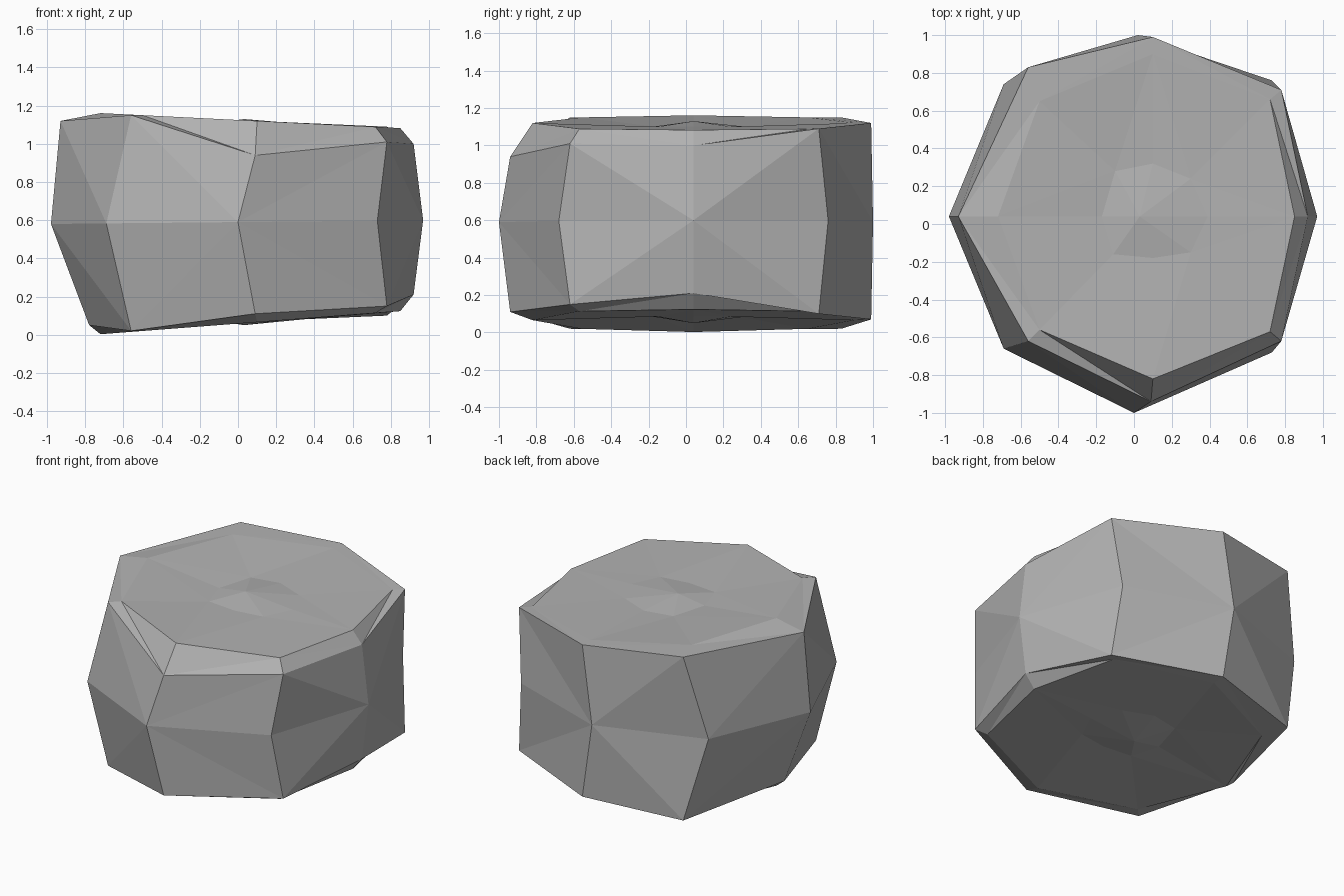
import bpy
import bmesh

cube = bpy.data.objects.get("Cube")
if cube:
    bpy.data.objects.remove(cube, do_unlink=True)

# Plan outlines, counter-clockwise from the front point
WAIST = [(0, -1), (.73, -.68), (.97, .04), (.73, .76),
         (.02, 1), (-.69, .74), (-.98, .04), (-.69, -.66)]
SHOULDER = [(.09, -.94), (.78, -.62), (.92, .04), (.78, .71),
            (.1, .99), (-.56, .83), (-.93, .04), (-.56, -.62)]
RIM = [(.1, -.82), (.72, -.57), (.85, .04), (.72, .66),
       (.1, .9), (-.5, .65), (-.72, .04), (-.5, -.56)]
DIMPLE = [(.1, -.18), (.3, -.15), (.39, .04), (.3, .24),
          (.1, .32), (-.1, .28), (-.17, .04), (-.11, -.16)]
SHOULDER_TOP = [.94, 1.01, 1, 1.09, 1.12, 1.15, 1.12, 1.15]
SHOULDER_BASE = [.11, .15, .21, .1, .07, .02, .05, .02]
COUNT = len(WAIST)


def add_ring(bm, outline, height):
    """Add one ring; height is a list or a rule of x."""
    return [bm.verts.new((x, y, height(x) if callable(height) else height[i]))
            for i, (x, y) in enumerate(outline)]


def bridge(bm, outer, inner, flipped=()):
    """Join two rings with triangles fanning from the even outer points."""
    for i in range(COUNT):
        j = (i + 1) % COUNT
        a, b, c, d = outer[i], outer[j], inner[j], inner[i]
        from_first = (i % 2 == 0) != (i in flipped)
        tris = ((a, b, c), (a, c, d)) if from_first else ((a, b, d), (b, c, d))
        for tri in tris:
            bm.faces.new(tri)


def build_half(bm, waist, outline, shoulder_z, rim_z, dimple_z, center_z, flipped):
    """Bevelled cap with a shallow dimple and a small raised middle."""
    shoulder = add_ring(bm, outline, shoulder_z)
    rim = add_ring(bm, RIM, rim_z)
    dimple = add_ring(bm, DIMPLE, dimple_z)
    bridge(bm, waist, shoulder, flipped)
    bridge(bm, shoulder, rim)
    bridge(bm, rim, dimple)
    center = bm.verts.new((.03, .04, center_z))
    for i in range(COUNT):
        bm.faces.new((dimple[i], dimple[(i + 1) % COUNT], center))


# Stone body
bm = bmesh.new()
waist = add_ring(bm, WAIST, lambda x: .59 + .01 * x)
build_half(bm, waist, SHOULDER, SHOULDER_TOP,
           lambda x: 1.125 - .05 * x, lambda x: 1.1, 1.13, (5, 6))

# The underside tucks in further on one side
base_outline = list(SHOULDER)
base_outline[6] = (-.78, .04)
build_half(bm, waist, base_outline, SHOULDER_BASE,
           lambda x: .058 + .077 * x, lambda x: .085, .05, ())
bmesh.ops.recalc_face_normals(bm, faces=bm.faces)

mesh = bpy.data.meshes.new("stone")
bm.to_mesh(mesh)
bm.free()
stone = bpy.data.objects.new("stone", mesh)
bpy.context.collection.objects.link(stone)

# Plain grey material
grey = bpy.data.materials.new("stone grey")
grey.use_nodes = True
color = (.45, .45, .45, 1)
grey.diffuse_color = color
shader = next(n for n in grey.node_tree.nodes if n.type == "BSDF_PRINCIPLED")
shader.inputs["Base Color"].default_value = color
mesh.materials.append(grey)
